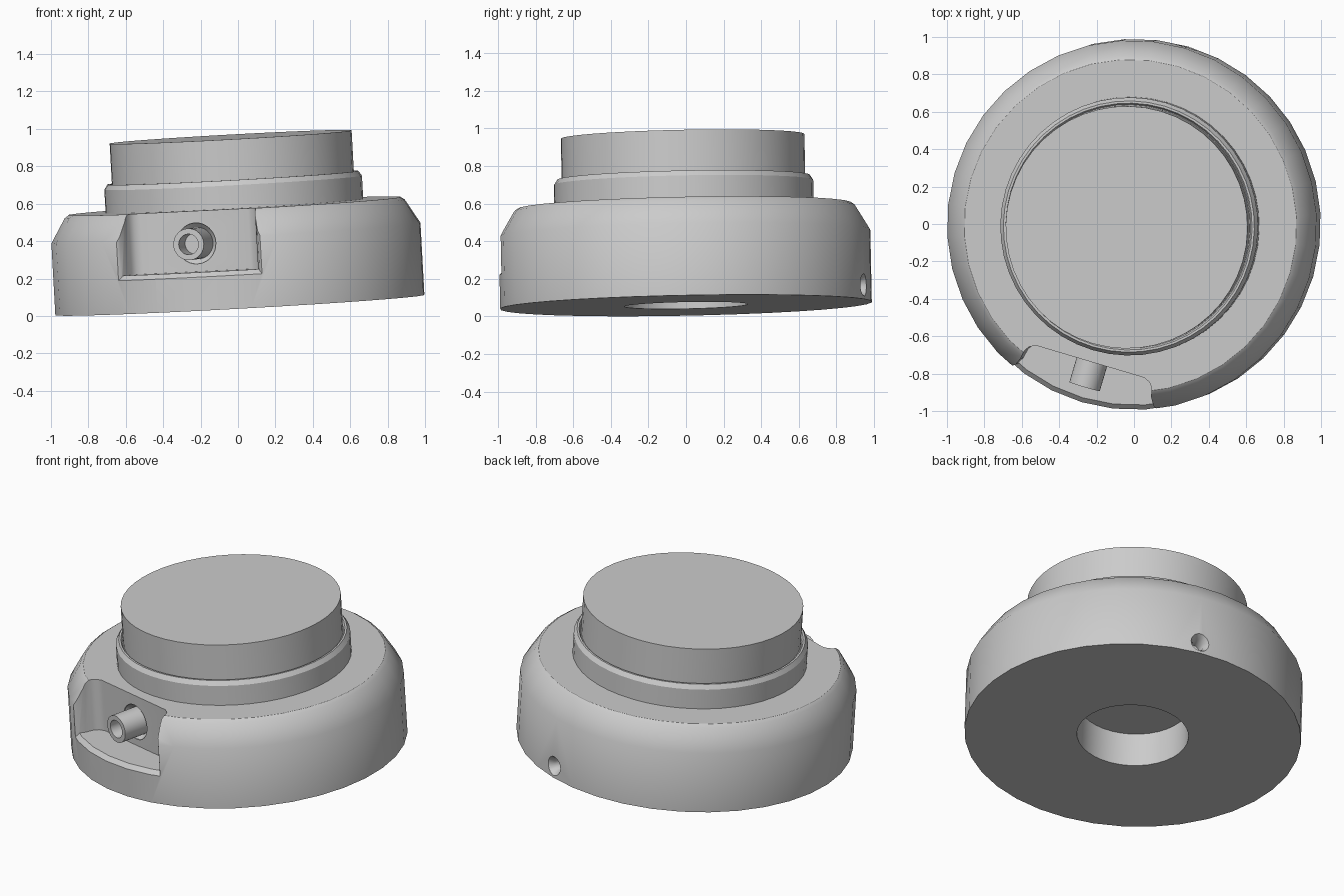
import bpy, bmesh, math
from mathutils import Matrix, Vector

cube = bpy.data.objects.get("Cube")
if cube:
    bpy.data.objects.remove(cube, do_unlink=True)

# One grey for every part
grey = bpy.data.materials.new("plain_grey")
grey.use_nodes = True
colour = (0.6, 0.6, 0.6, 1)
grey.diffuse_color = colour
grey.node_tree.nodes["Principled BSDF"].inputs["Base Color"].default_value = colour

# The whole unit leans slightly and is turned about its own axis
axis = Vector((-0.055, -0.02, 1)).normalized()
tilt = Vector((0, 0, 1)).rotation_difference(axis).to_matrix().to_4x4()
placement = (Matrix.Translation((0.01, 0, 0.0585)) @ tilt
             @ Matrix.Rotation(math.radians(-16.5), 4, 'Z'))

FRONT = Matrix.Rotation(math.radians(90), 4, 'X')
BACK = Matrix.Rotation(math.radians(-90), 4, 'X')


def finish(name, bm):
    bmesh.ops.recalc_face_normals(bm, faces=bm.faces)
    mesh = bpy.data.meshes.new(name)
    bm.to_mesh(mesh)
    bm.free()
    mesh.materials.append(grey)
    obj = bpy.data.objects.new(name, mesh)
    bpy.context.collection.objects.link(obj)
    return obj


def lathe(name, profile, sides, matrix=Matrix()):
    """Turn (radius, height) points about z and cap both ends."""
    bm = bmesh.new()
    rings = []
    for r, h in profile:
        angles = [math.tau * i / sides for i in range(sides)]
        rings.append([bm.verts.new((r * math.cos(a), r * math.sin(a), h)) for a in angles])
    for low, high in zip(rings, rings[1:]):
        for i in range(sides):
            j = (i + 1) % sides
            bm.faces.new((low[i], low[j], high[j], high[i]))
    bm.faces.new(rings[0])
    bm.faces.new(rings[-1])
    bm.transform(matrix)
    return finish(name, bm)


def prism(name, outline, bottom, top):
    bm = bmesh.new()
    face = bm.faces.new([bm.verts.new((x, y, bottom)) for x, y in outline])
    grown = bmesh.ops.extrude_face_region(bm, geom=[face])["geom"]
    verts = [v for v in grown if isinstance(v, bmesh.types.BMVert)]
    bmesh.ops.translate(bm, verts=verts, vec=(0, 0, top - bottom))
    return finish(name, bm)


def cut(target, cutter):
    """Subtract the cutter, keep the result, and drop the cutter."""
    cutter.hide_render = True
    mod = target.modifiers.new("cut", 'BOOLEAN')
    mod.operation = 'DIFFERENCE'
    mod.solver = 'EXACT'
    mod.object = cutter
    graph = bpy.context.evaluated_depsgraph_get()
    result = bpy.data.meshes.new_from_object(target.evaluated_get(graph))
    target.modifiers.clear()
    target.data = result
    bpy.data.objects.remove(cutter, do_unlink=True)


# Housing with a bevelled shoulder and a round recess underneath
housing = lathe("housing", [(0.328, 0.22), (0.328, 0), (0.99, 0), (0.99, 0.385),
                            (0.912, 0.515), (0.89, 0.53)], 36)

# Front notch: flat wall, rounded corners, flared mouth, chamfered sill
half = [(0.3, -0.757), (0.335, -0.772), (0.355, -0.8), (0.365, -0.85),
        (0.385, -0.89), (0.44, -0.93), (0.44, -1.3)]
outline = half + [(-x, y) for x, y in reversed(half)]
notch = prism("notch_cutter", outline, 0.1, 0.8)
cut(notch, lathe("sill_core", [(1.1, 0.07), (0.965, 0.205)], 36))
cut(housing, notch)

# Countersink around the connector, and the small screw hole at the back
to_connector = Matrix.Translation((0, 0, 0.356)) @ FRONT
cut(housing, lathe("connector_seat", [(0.085, 0.725), (0.11, 0.75), (0.11, 0.8)], 32, to_connector))
to_screw = Matrix.Translation((0, 0, 0.075)) @ BACK
cut(housing, lathe("screw_hole", [(0.035, 0.89), (0.035, 0.95), (0.066, 1.0)], 24, to_screw))

# Hollow connector tube
tube = lathe("connector_tube", [(0.055, 0.78), (0.055, 0.9), (0.085, 0.9), (0.085, 0.7)],
             32, to_connector)

# Collar with a chamfered rim, and the raised cap
collar = lathe("collar", [(0.69, 0.5), (0.69, 0.655), (0.672, 0.682),
                          (0.66, 0.682), (0.652, 0.668)], 48)
cap = lathe("cap", [(0.648, 0.6), (0.648, 0.9)], 48)

for part in (housing, tube, collar, cap):
    part.data.shade_smooth()
    part.data.set_sharp_from_angle(angle=math.radians(33))
    part.matrix_world = placement
